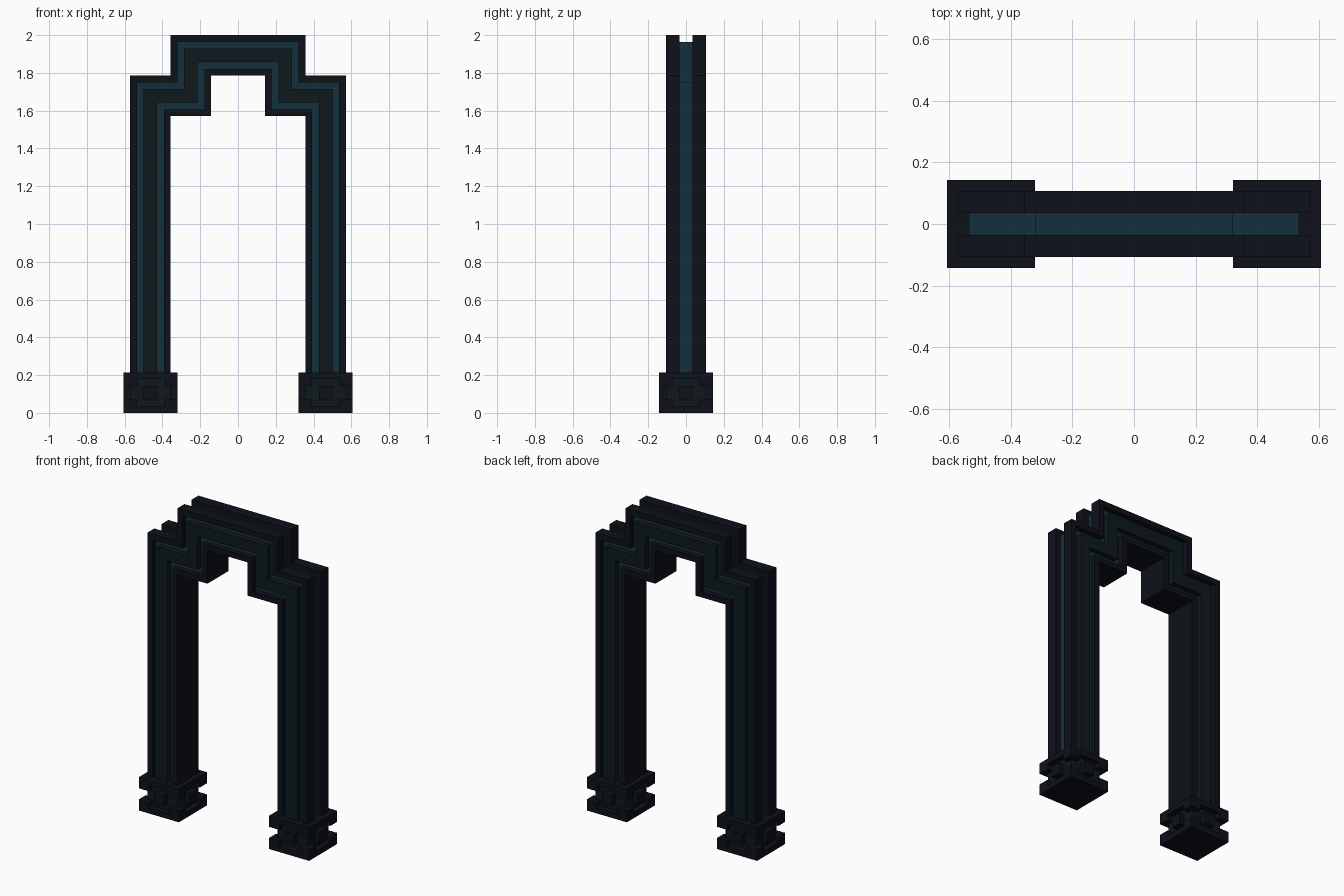
import bpy, bmesh

if "Cube" in bpy.data.objects:
    bpy.data.objects.remove(bpy.data.objects["Cube"])

U = 1 / 28  # block unit of the design


def material(name, rgb):
    m = bpy.data.materials.new(name)
    m.diffuse_color = (*rgb, 1)
    m.use_nodes = True
    m.node_tree.nodes["Principled BSDF"].inputs["Base Color"].default_value = m.diffuse_color
    return m


DARK = material("dark_stone", (0.004, 0.0055, 0.010))
MID = material("slate_panel", (0.0045, 0.0095, 0.012))
TEAL = material("teal_inlay", (0.007, 0.030, 0.046))


def finish(name, bm, mats):
    bmesh.ops.recalc_face_normals(bm, faces=bm.faces)
    mesh = bpy.data.meshes.new(name)
    bm.to_mesh(mesh)
    bm.free()
    for m in mats:
        mesh.materials.append(m)
    ob = bpy.data.objects.new(name, mesh)
    bpy.context.collection.objects.link(ob)
    return ob


def add_box(bm, x0, x1, y0, y1, z0, z1, mat=0):
    verts = bmesh.ops.create_cube(bm, size=1)["verts"]
    for v in verts:
        v.co.x = (x0 + x1) / 2 + v.co.x * (x1 - x0)
        v.co.y = (y0 + y1) / 2 + v.co.y * (y1 - y0)
        v.co.z = (z0 + z1) / 2 + v.co.z * (z1 - z0)
        v.co *= U
    for f in {f for v in verts for f in v.link_faces}:
        f.material_index = mat


# Stepped arch: grooved cross-section swept along the stepped path
# (inset from the outer edge, y, material of the edge up to the next point)
half = [(1, -1, 0), (0, -1, 0), (0, -3, 0), (1, -3, 0), (1, -2, 2), (2, -2, 1),
        (2, -3, 1), (4, -3, 1), (4, -2, 2), (5, -2, 0), (5, -3, 0), (6, -3, 0)]
section = [(a, y) for a, y, m in half] + [(a, -y) for a, y, m in reversed(half)]
edge_mats = [m for a, y, m in half] + [m for a, y, m in reversed(half[:-1])] + [2]


def path(a):
    right = [(16 - a, 5), (16 - a, 50 - a), (10 - a, 50 - a), (10 - a, 56 - a)]
    return right + [(-x, z) for x, z in reversed(right)]


bm = bmesh.new()
rails = [[bm.verts.new((x * U, y * U, z * U)) for x, z in path(a)] for a, y in section]
for i, rail in enumerate(rails):
    nxt = rails[(i + 1) % len(rails)]
    for j in range(len(rail) - 1):
        f = bm.faces.new((rail[j], rail[j + 1], nxt[j + 1], nxt[j]))
        f.material_index = edge_mats[i]
for end in (0, -1):
    bm.faces.new([r[end] for r in rails])
finish("stepped_arch", bm, (DARK, MID, TEAL))

# Feet: recessed core, two slabs with corner blocks, and a stud on each side
for side, label in ((-1, "left"), (1, "right")):
    bm = bmesh.new()
    add_box(bm, -3, 3, -3, 3, 0.5, 5.5, 1)
    add_box(bm, -4, 4, -1, 1, 2, 4)
    add_box(bm, -1, 1, -4, 4, 2, 4)
    for slab, block in ((0, 1), (5, 4)):
        add_box(bm, -4, 4, -4, 4, slab, slab + 1)
        for x in (-4, 2):
            for y in (-4, 2):
                add_box(bm, x, x + 2, y, y + 2, block, block + 1)
    foot = finish(label + "_foot", bm, (DARK, MID))
    foot.location.x = side * 13 * U
